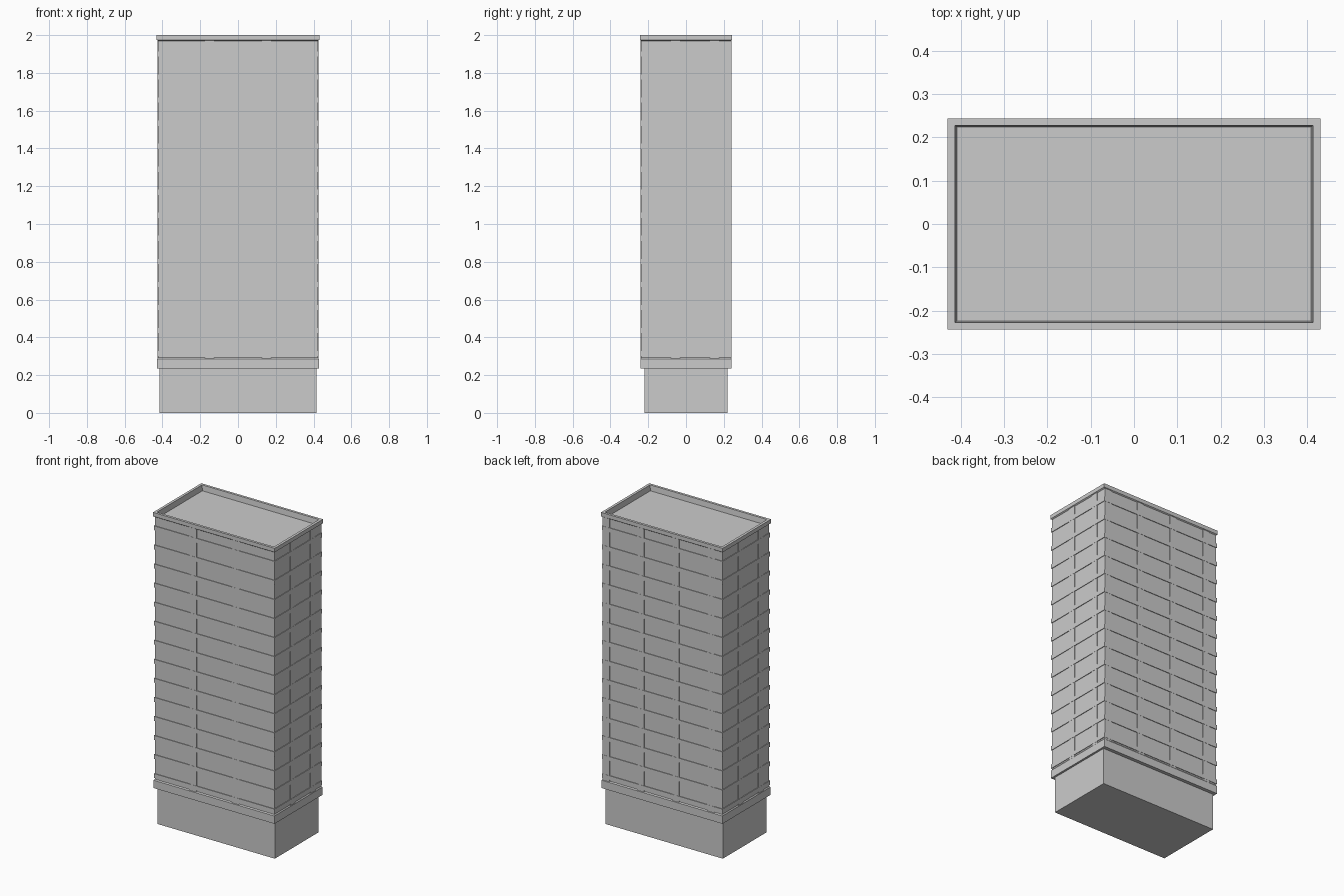
import bpy, bmesh

if "Cube" in bpy.data.objects:
    bpy.data.objects.remove(bpy.data.objects["Cube"])

def loft(name, rings):
    """Stack of rectangular rings (half x, half y, z), capped at both ends."""
    bm = bmesh.new()
    loops = [[bm.verts.new((sx * hx, sy * hy, z))
              for sx, sy in ((-1, -1), (1, -1), (1, 1), (-1, 1))]
             for hx, hy, z in rings]
    for a, b in zip(loops, loops[1:]):
        for i in range(4):
            j = (i + 1) % 4
            bm.faces.new((a[i], a[j], b[j], b[i]))
    bm.faces.new(loops[0][::-1])
    bm.faces.new(loops[-1])
    return finish(name, bm)

def add_box(bm, lo, hi):
    verts = bmesh.ops.create_cube(bm, size=1)["verts"]
    for v in verts:
        v.co = [(l + h) / 2 + c * (h - l) for l, h, c in zip(lo, hi, v.co)]

def finish(name, bm):
    bmesh.ops.recalc_face_normals(bm, faces=bm.faces)
    me = bpy.data.meshes.new(name)
    bm.to_mesh(me)
    bm.free()
    ob = bpy.data.objects.new(name, me)
    bpy.context.collection.objects.link(ob)
    return ob

HX, HY = 0.423, 0.237          # tower wall half sizes
Z0, Z1 = 0.235, 1.975          # tower bottom and cornice underside

# Recessed ground floor
loft("ground_floor", [(0.415, 0.22, 0), (0.415, 0.22, Z0)])

# Tower with bottom ledge, cornice, parapet and sunken roof
loft("tower", [
    (0.428, 0.242, Z0), (0.428, 0.242, 0.285), (HX, HY, 0.292),
    (HX, HY, Z1 - 0.005), (0.431, 0.244, Z1), (0.431, 0.244, 2.0),
    (0.414, 0.228, 2.0), (0.409, 0.224, 1.965)])

# Floor bands wrapping all four sides
bm = bmesh.new()
for i in range(14):
    z = 1.9 - 0.122 * i
    add_box(bm, (-HX - .004, -HY - .004, z - .014), (HX + .004, HY + .004, z + .014))
finish("floor_bands", bm)

# Vertical strips on each face
bm = bmesh.new()
D, W = 0.003, 0.024
for y_sign, xs in ((-1, (-0.15, 0.15)), (1, (0.398, 0.152, -0.095, -0.345))):
    for x in xs:
        ys = sorted((y_sign * (HY - 0.01), y_sign * (HY + D)))
        add_box(bm, (x - W, ys[0], 0.28), (x + W, ys[1], Z1))
for x_sign in (-1, 1):
    for y in (-0.055, 0.15):
        x = sorted((x_sign * (HX - 0.01), x_sign * (HX + D)))
        add_box(bm, (x[0], x_sign * y - W, 0.28), (x[1], x_sign * y + W, Z1))
finish("vertical_strips", bm)
